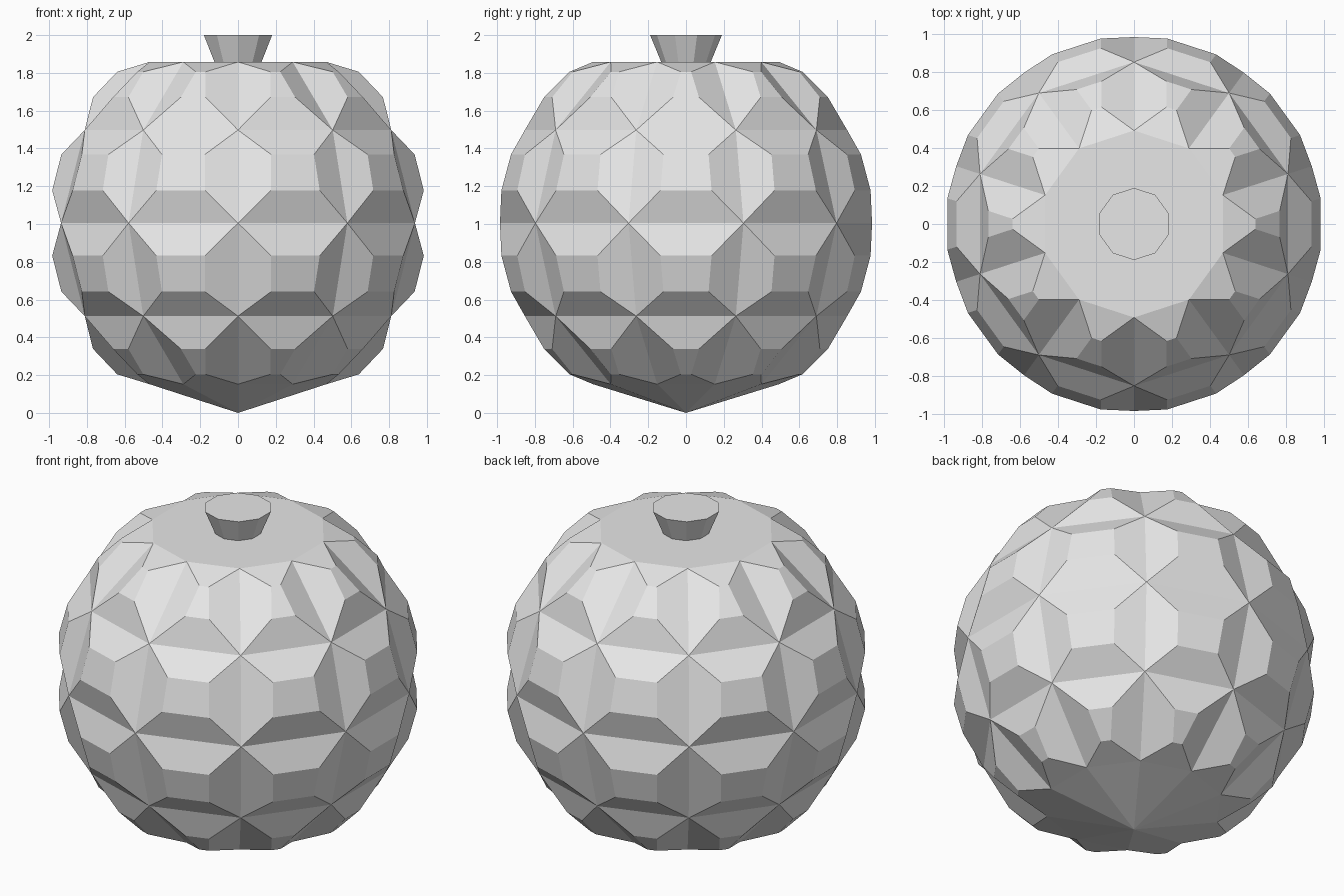
import bpy, bmesh
from math import sin, cos, pi

if "Cube" in bpy.data.objects:
    bpy.data.objects.remove(bpy.data.objects["Cube"])

SIDES = 10
RADIUS = 0.985
CENTRE = 1.005

grey = bpy.data.materials.new("plain grey")
grey.use_nodes = True
colour = (0.8, 0.8, 0.8, 1)
grey.diffuse_color = colour
grey.node_tree.nodes["Principled BSDF"].inputs["Base Color"].default_value = colour


def ring(bm, radius, z):
    """Ten-sided ring with one corner facing the front."""
    angles = [2 * pi * i / SIDES for i in range(SIDES)]
    return [bm.verts.new((radius * sin(a), -radius * cos(a), z)) for a in angles]


def bridge(bm, low, high):
    faces = []
    for i in range(SIDES):
        j = (i + 1) % SIDES
        faces.append(bm.faces.new((low[i], low[j], high[j], high[i])))
    return faces


def finish(bm, name):
    bmesh.ops.recalc_face_normals(bm, faces=bm.faces)
    mesh = bpy.data.meshes.new(name)
    bm.to_mesh(mesh)
    bm.free()
    mesh.materials.append(grey)
    obj = bpy.data.objects.new(name, mesh)
    bpy.context.collection.objects.link(obj)


# Fruit body: flat-topped globe with a pointed base
bm = bmesh.new()
rings = []
for step in range(1, 6):
    polar = pi * step / 6
    rings.append(ring(bm, RADIUS * sin(polar), CENTRE - RADIUS * cos(polar)))
scales = []
for low, high in zip(rings, rings[1:]):
    scales += bridge(bm, low, high)
bm.faces.new(rings[-1])
tip = bm.verts.new((0, 0, 0))
for i in range(SIDES):
    bm.faces.new((tip, rings[0][(i + 1) % SIDES], rings[0][i]))

# Raised facet on every side panel
bm.normal_update()
bmesh.ops.inset_individual(bm, faces=scales, thickness=0.156, depth=0.088,
                           use_even_offset=True)
finish(bm, "fruit_body")

# Flared stem
bm = bmesh.new()
stem_base = ring(bm, 0.13, 1.855)
stem_top = ring(bm, 0.19, 2.0)
bridge(bm, stem_base, stem_top)
bm.faces.new(stem_top)
bm.faces.new(stem_base[::-1])
finish(bm, "stem")
